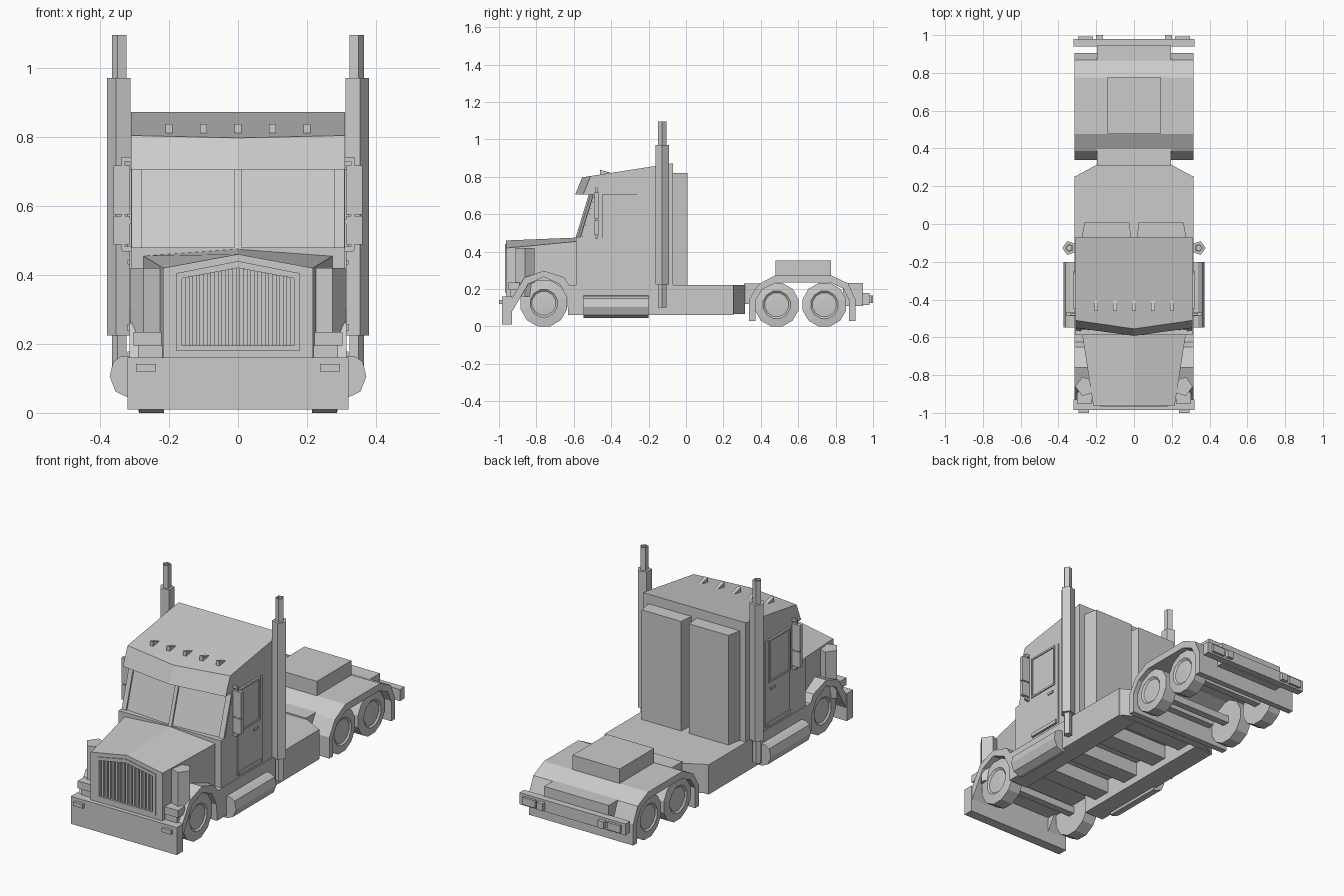
import bpy, bmesh
from math import sin, cos, tau


def finish(name, bm, mirror=False):
    bmesh.ops.recalc_face_normals(bm, faces=bm.faces)
    me = bpy.data.meshes.new(name)
    bm.to_mesh(me)
    bm.free()
    ob = bpy.data.objects.new(name, me)
    bpy.context.collection.objects.link(ob)
    if mirror:
        ob.modifiers.new("Mirror", 'MIRROR').use_mirror_merge = False
    return ob


def hull(name, pts, mirror=False, sym=False):
    """Convex solid; sym adds the reflected points."""
    bm = bmesh.new()
    for p in list(pts) + ([(-x, y, z) for x, y, z in pts if x] if sym else []):
        bm.verts.new(p)
    r = bmesh.ops.convex_hull(bm, input=bm.verts)
    bmesh.ops.delete(bm, geom=list({v for v in r["geom_interior"] + r["geom_unused"]
                                    if isinstance(v, bmesh.types.BMVert)}), context='VERTS')
    bmesh.ops.dissolve_limit(bm, angle_limit=0.02, verts=bm.verts, edges=bm.edges)
    return finish(name, bm, mirror)


def box(name, x, y, z, mirror=False):
    return hull(name, [(a, b, c) for a in x for b in y for c in z], mirror)


def loft(name, loops, closed=False, mirror=False):
    """Bridge equal-length loops; cap the ends, or close the last to the first."""
    bm = bmesh.new()
    rings = [[bm.verts.new(p) for p in lp] for lp in loops]
    n = len(rings[0])
    for A, B in zip(rings, rings[1:] + (rings[:1] if closed else [])):
        for i in range(n):
            j = (i + 1) % n
            bm.faces.new((A[i], A[j], B[j], B[i]))
    if not closed:
        bm.faces.new(rings[0])
        bm.faces.new(rings[-1])
    return finish(name, bm, mirror)


def extrude(name, poly, axis, a, b, mirror=False):
    """Extrude an outline along x (y,z points) or y (x,z points)."""
    return loft(name, [[(d, p, q) if axis == 'x' else (p, d, q) for p, q in poly]
                       for d in (a, b)], mirror=mirror)


def revolve(name, prof, n, centre, axis, turn=0.0):
    """Spin (radius, offset) rings round axis x or z, mirrored to both sides."""
    loops = []
    for r, h in prof:
        cs = [(r * cos(turn + tau * i / n), r * sin(turn + tau * i / n)) for i in range(n)]
        loops.append([tuple(p + q for p, q in zip(centre, (h, c, s) if axis == 'x' else (c, s, h)))
                      for c, s in cs])
    return loft(name, loops, mirror=True)


def house(w, z0, z1, zc, y):
    return [(-w, y, z0), (w, y, z0), (w, y, z1), (0, y, zc), (-w, y, z1)]


# Hood with a ridge down the middle
loft("hood", [house(0.217, 0.16, 0.42, 0.46, -0.95), house(0.275, 0.16, 0.455, 0.475, -0.58)])


# Grille: outer and inner surrounds, and bars
def ring(name, o, i, y0, y1):
    loft(name, [house(*o, y0), house(*i, y0), house(*i, y1), house(*o, y1)], closed=True)


ring("grille_surround", (0.217, 0.16, 0.42, 0.46), (0.178, 0.18, 0.405, 0.44), -0.962, -0.945)
ring("grille_frame", (0.178, 0.18, 0.405, 0.44), (0.162, 0.195, 0.39, 0.42), -0.967, -0.945)
for k in range(15):
    x = -0.147 + 0.021 * k
    box(f"grille_bar_{k}", (x - 0.006, x + 0.006), (-0.96, -0.945), (0.195, 0.42 - 0.185 * abs(x)))

# Front bumper, marker lights, headlights, air cleaners
box("front_bumper", (-0.32, 0.32), (-0.985, -0.93), (0.01, 0.16))
box("bumper_light", (0.238, 0.295), (-1.0, -0.98), (0.12, 0.142), True)
box("headlight", (0.222, 0.303), (-0.95, -0.89), (0.195, 0.235), True)
box("headlight_mount", (0.215, 0.29), (-0.94, -0.89), (0.15, 0.195), True)
revolve("air_cleaner", [(0.053, 0.16), (0.053, 0.42)], 5, (0.258, -0.86, 0), 'z')

# Lower cab, raked upper cab, roof with sun visor
box("lower_cab", (-0.31, 0.31), (-0.588, -0.07), (0.18, 0.479))
hull("upper_cab", [(x, y, z) for z, y0 in ((0.478, 0.0), (0.715, 0.072))
                   for x, y in ((0.31, y0 - 0.555), (0, y0 - 0.58), (0.31, -0.07))], sym=True)
hull("roof_and_visor", [(0.31, -0.55, 0.706), (0, -0.592, 0.706), (0.31, -0.51, 0.804), (0, -0.555, 0.797),
                        (0.31, -0.07, 0.706), (0.31, -0.07, 0.872)], sym=True)


# Windscreen posts lying on the raked V-shaped glass
def strip(name, x0, x1):
    hull(name, [(x, -0.58 + 0.072 * t + 0.025 * x / 0.31 + d, 0.478 + 0.237 * t)
                for x in (x0, x1) for t in (0, 0.97) for d in (-0.009, 0.01)], True)


strip("windscreen_centre_post", 0, 0.01)
strip("windscreen_side_post", 0.28, 0.308)
for k in range(5):
    x = -0.2 + 0.1 * k
    hull(f"roof_light_{k}", [(x + s, y, z) for s in (-0.01, 0.01)
                             for y, z in ((-0.46, 0.81), (-0.46, 0.838), (-0.405, 0.822))])

# Tall storage cabinets behind the cab
hull("rear_cabinet", [(x, y, z) for z in (0.21, 0.82)
                      for x, y in ((0.015, -0.075), (0.277, -0.075), (0.262, 0.008), (0.025, 0.008))], True)

# Doors with window frame, handle and sill
box("door", (0.30, 0.314), (-0.45, -0.237), (0.235, 0.706), True)
for nm, y, z in (("window_front_trim", (-0.45, -0.44), (0.48, 0.706)),
                 ("window_rear_trim", (-0.272, -0.262), (0.48, 0.706)),
                 ("window_lower_trim", (-0.45, -0.262), (0.472, 0.482)),
                 ("window_upper_trim", (-0.45, -0.262), (0.696, 0.706)),
                 ("door_handle", (-0.315, -0.275), (0.43, 0.442)),
                 ("door_sill", (-0.445, -0.25), (0.238, 0.258))):
    box(nm, (0.31, 0.32), y, z, True)

# Mirrors on brackets
box("mirror", (0.313, 0.361), (-0.488, -0.468), (0.575, 0.717), True)
box("lower_mirror", (0.313, 0.361), (-0.488, -0.468), (0.488, 0.57), True)
for z in (0.735, 0.555, 0.475):
    box("mirror_bracket", (0.30, 0.335), (-0.485, -0.472), (z - 0.007, z + 0.007), True)
box("mirror_rod", (0.327, 0.338), (-0.484, -0.473), (0.47, 0.742), True)

# Exhaust stacks
revolve("exhaust_stack", [(0.023, 0.10), (0.023, 0.225), (0.038, 0.225), (0.038, 0.97),
                          (0.023, 0.97), (0.023, 1.095), (0.015, 1.095), (0.015, 1.05)],
        5, (0.342, -0.127, 0), 'z')

# Side fuel tanks
extrude("side_tank", [(0.30, 0.165), (0.34, 0.163), (0.362, 0.148), (0.372, 0.105), (0.355, 0.062),
                      (0.32, 0.045), (0.30, 0.045)], 'y', -0.548, -0.2, True)

# Deck, skirts, neck
box("deck", (-0.315, 0.315), (-0.6, 0.255), (0.175, 0.222))
box("side_skirt", (0.2, 0.315), (-0.63, 0.255), (0.06, 0.222), True)
hull("deck_taper", [(x, y, z) for z in (0.065, 0.222) for x, y in
                    ((-0.315, 0.25), (0.315, 0.25), (0.195, 0.315), (-0.195, 0.315))])
box("frame_neck", (-0.195, 0.195), (0.31, 0.41), (0.12, 0.23))

# Cross members under the deck
for k, y in enumerate((-0.5, -0.27, -0.04, 0.17)):
    box(f"cross_member_{k}", (-0.2, 0.2), (y - 0.05, y + 0.05), (0.1, 0.18))

# Wheels with shallow hubs, and axles
for nm, y, r in (("front_wheel", -0.76, 0.128), ("middle_wheel", 0.485, 0.12), ("rear_wheel", 0.74, 0.12)):
    revolve(nm, [(r, 0.215), (r, 0.287), (0.075, 0.294), (0.065, 0.286), (0.03, 0.288)],
            12, (0, y, r * 0.966), 'x', tau / 24)
    box(nm + "_axle", (-0.22, 0.22), (y - 0.02, y + 0.02), (r - 0.02, r + 0.02))

# Front fenders
extrude("front_fender", [(-0.935, 0.145), (-0.865, 0.26), (-0.76, 0.298), (-0.65, 0.262), (-0.605, 0.19),
                         (-0.59, 0.06), (-0.63, 0.06), (-0.635, 0.15), (-0.675, 0.225), (-0.76, 0.265),
                         (-0.845, 0.225), (-0.9, 0.13), (-0.93, 0.08)], 'x', 0.2, 0.315, True)

# Full-width rear fender shell over both axles
extrude("rear_fender", [(0.338, 0.03), (0.338, 0.145), (0.387, 0.225), (0.477, 0.273), (0.776, 0.273),
                        (0.867, 0.23), (0.905, 0.145), (0.905, 0.03), (0.872, 0.03), (0.872, 0.14),
                        (0.84, 0.203), (0.77, 0.235), (0.485, 0.235), (0.41, 0.2), (0.371, 0.14),
                        (0.371, 0.03)], 'x', -0.315, 0.315)
box("coupling_plate", (-0.142, 0.142), (0.478, 0.775), (0.26, 0.352))

# Rear frame end, bumper and tail lights
box("rear_frame_end", (-0.195, 0.195), (0.84, 0.945), (0.11, 0.232))
box("rear_bumper", (-0.32, 0.32), (0.94, 0.98), (0.115, 0.178))
box("tail_light", (0.218, 0.296), (0.97, 0.993), (0.125, 0.165), True)
box("reverse_light", (0.165, 0.202), (0.97, 1.0), (0.125, 0.165), True)
